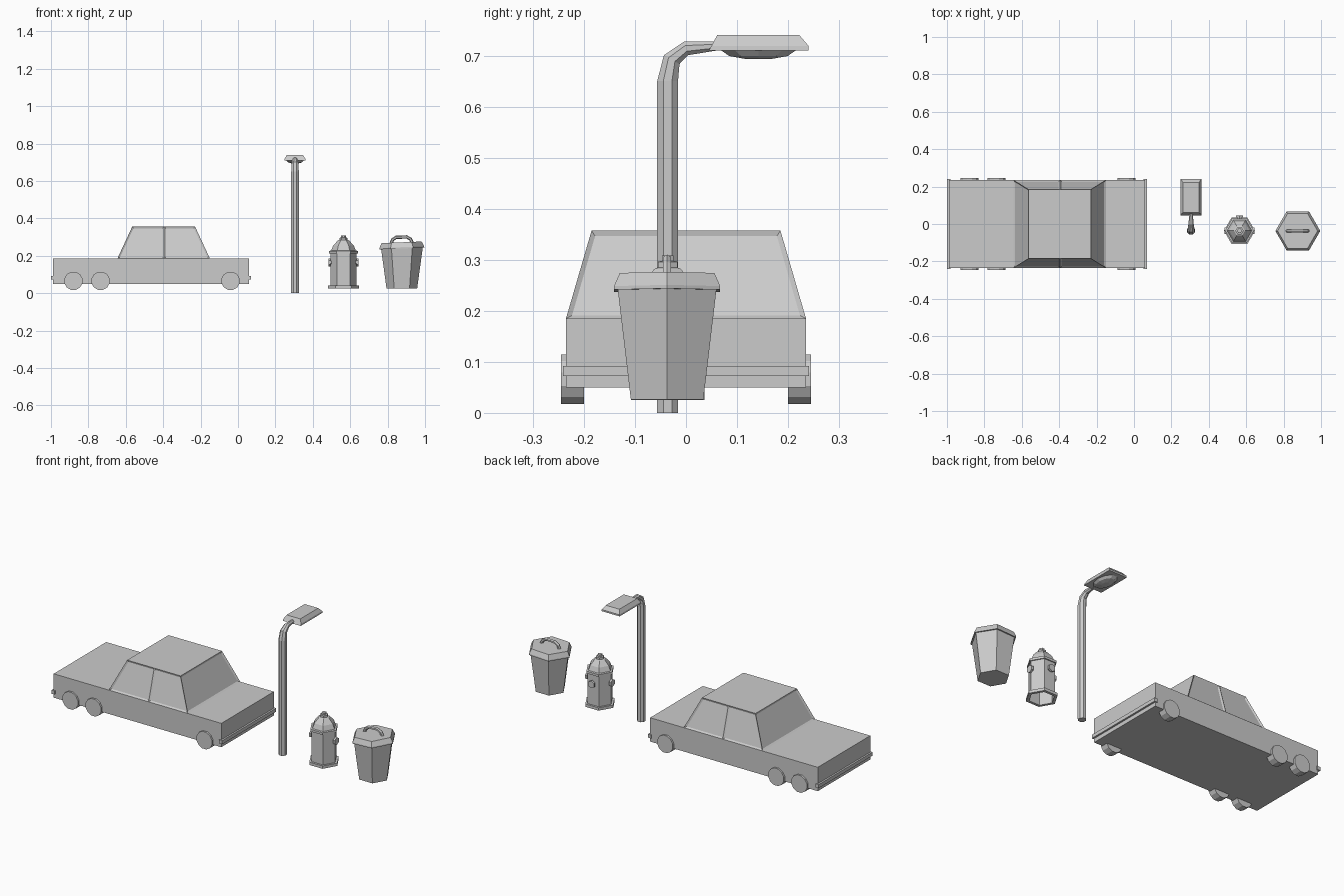
import bpy, bmesh
from math import pi, sin, cos
from mathutils import Vector, Matrix

if "Cube" in bpy.data.objects:
    bpy.data.objects.remove(bpy.data.objects["Cube"])


def make(name, bm, matrix=None):
    bmesh.ops.recalc_face_normals(bm, faces=bm.faces)
    me = bpy.data.meshes.new(name)
    bm.to_mesh(me)
    bm.free()
    ob = bpy.data.objects.new(name, me)
    bpy.context.collection.objects.link(ob)
    if matrix:
        ob.matrix_world = matrix
    return ob


def skin(bm, rings, cap_start=True, cap_end=True):
    vs = [[bm.verts.new(p) for p in r] for r in rings]
    n = len(vs[0])
    for a, b in zip(vs, vs[1:]):
        for i in range(n):
            bm.faces.new((a[i], a[(i + 1) % n], b[(i + 1) % n], b[i]))
    if cap_start:
        bm.faces.new(vs[0][::-1])
    if cap_end:
        bm.faces.new(vs[-1])


def box(name, x, y, z, top_x=None, top_y=None):
    """Box from ranges, optionally tapered towards the top."""
    bm = bmesh.new()
    rect = lambda x, y, z: [(x[0], y[0], z), (x[1], y[0], z), (x[1], y[1], z), (x[0], y[1], z)]
    skin(bm, [rect(x, y, z[0]), rect(top_x or x, top_y or y, z[1])])
    return bm if name is None else make(name, bm)


def lathe(name, profile, sides, matrix, cap_start=True, phase=0):
    bm = bmesh.new()
    rings = [[(r * cos(2 * pi * i / sides + phase), r * sin(2 * pi * i / sides + phase), z)
              for i in range(sides)] for r, z in profile]
    skin(bm, rings, cap_start)
    return make(name, bm, matrix)


def tube(name, path, radii, side, sides=8):
    """Tapered tube along a planar path; side is the plane normal."""
    pts, side, bm, rings = [Vector(p) for p in path], Vector(side), bmesh.new(), []
    for i, p in enumerate(pts):
        t = (pts[min(i + 1, len(pts) - 1)] - pts[max(i - 1, 0)]).normalized()
        up = t.cross(side)
        angles = [2 * pi * (k + .5) / sides for k in range(sides)]
        rings.append([p + (side * cos(a) + up * sin(a)) * radii[i] for a in angles])
    skin(bm, rings)
    return make(name, bm)


T = Matrix.Translation

# Car body and bumpers
box("car_body", (-.99, .06), (-.235, .235), (.05, .185))
box("rear_bumper", (-1, -.98), (-.241, .241), (.072, .092))
box("front_bumper", (.05, .07), (-.241, .241), (.072, .092))

# Cabin with recessed windows, side glass split by a centre post
bm = box(None, (-.645, -.15), (-.235, .235), (.185, .357), (-.565, -.23), (-.185, .185))
bmesh.ops.bisect_plane(bm, geom=bm.verts[:] + bm.edges[:] + bm.faces[:],
                       plane_co=(-.395, 0, 0), plane_no=(1, 0, 0))
bm.normal_update()
windows = [f for f in bm.faces if abs(f.normal.z) < .8]
bmesh.ops.inset_individual(bm, faces=windows, thickness=.009, depth=-.006, use_even_offset=True)
make("car_cabin", bm)

# Wheels
for x in (-.88, -.735, -.04):
    for s in (-1, 1):
        lathe("wheel", [(.05, -.0225), (.05, .0225)], 12,
              T((x, s * .2225, .066)) @ Matrix.Rotation(pi / 2, 4, 'X'), phase=pi / 12)

# Street lamp pole
lx = .305
tube("lamp_pole", [(lx, -.036, 0), (lx, -.036, .65), (lx, -.028, .692), (lx, 0, .714), (lx, .065, .719)],
     [.022, .022, .019, .015, .009], (1, 0, 0))

# Lamp head and lens
box("lamp_head_rim", (.248, .361), (.045, .24), (.71, .719), (.249, .36), (.05, .24))
box("lamp_head", (.249, .36), (.05, .24), (.719, .74), (.262, .347), (.061, .222))
lathe("lamp_lens", [(.08, .712), (.06, .699), (.025, .693)], 10,
      T((lx, .142, 0)) @ Matrix.Diagonal((.6, 1, 1, 1)))

# Hydrant, open at the bottom
h = T((.564, -.036, 0))
lathe("hydrant_body", [(.066, .2), (.066, .025), (.083, .025), (.083, .041), (.07, .041), (.07, .213),
                       (.077, .213), (.077, .226), (.066, .228), (.055, .255), (.03, .282),
                       (.021, .285)], 6, h, cap_start=True)
lathe("hydrant_cap", [(.022, .278), (.022, .296), (.013, .298), (.013, .308)], 6, h)
for a in (0, pi / 2, pi):
    lathe("hydrant_nozzle", [(.013, .04), (.013, .07), (.021, .07), (.021, .081)], 6,
          h @ T((0, 0, .165)) @ Matrix.Rotation(a, 4, 'Z') @ Matrix.Rotation(pi / 2, 4, 'Y'))

# Trash can with slightly tilted lid and handle
c = T((.876, -.037, 0))
lathe("trash_can", [(.082, .026), (.112, .245)], 6, c)
tilt = c @ T((0, 0, .24)) @ Matrix.Rotation(-.04, 4, 'Y')
lathe("trash_lid", [(.12, -.001), (.12, .006), (.107, .032)], 6, tilt)
handle = tube("lid_handle", [(-.056, 0, .028), (-.048, 0, .048), (-.028, 0, .06), (.028, 0, .06),
                             (.048, 0, .048), (.056, 0, .028)], [.009] * 6, (0, 1, 0), 6)
handle.matrix_world = tilt
